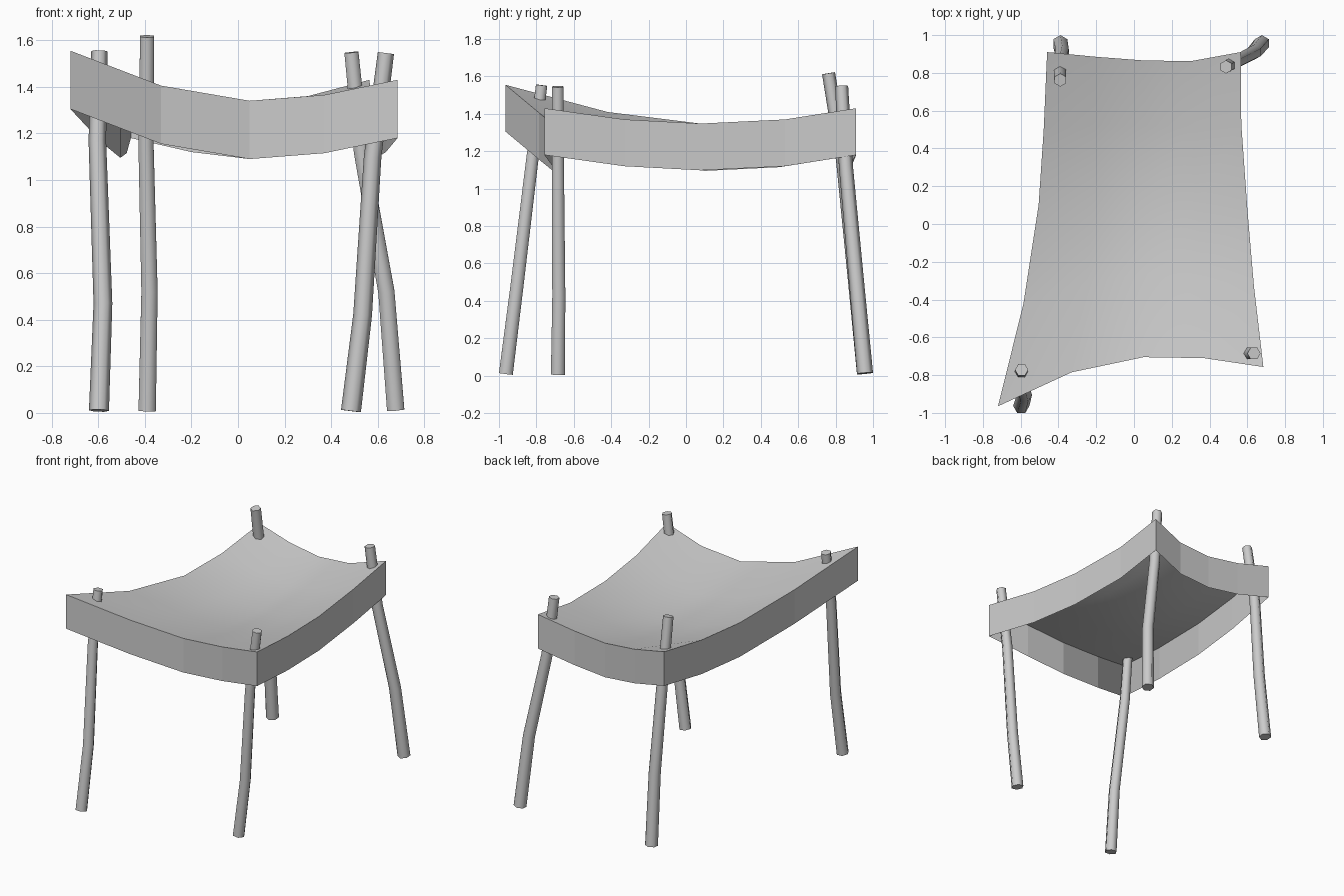
import bpy
import math
from mathutils import Vector

cube = bpy.data.objects.get("Cube")
if cube:
    bpy.data.objects.remove(cube, do_unlink=True)

grey = bpy.data.materials.new("plain_grey")
grey.use_nodes = True
colour = (0.6, 0.6, 0.6, 1)
grey.diffuse_color = colour
grey.node_tree.nodes["Principled BSDF"].inputs["Base Color"].default_value = colour


def make_object(name, verts, faces, smooth):
    mesh = bpy.data.meshes.new(name)
    mesh.from_pydata(verts, [], faces)
    mesh.materials.append(grey)
    obj = bpy.data.objects.new(name, mesh)
    bpy.context.collection.objects.link(obj)
    if smooth:
        bpy.ops.object.select_all(action="DESELECT")
        obj.select_set(True)
        bpy.context.view_layer.objects.active = obj
        bpy.ops.object.shade_smooth_by_angle(angle=math.radians(65))
    return obj


# Four sagging edges of the cloth
def edge(*points):
    return [Vector(p) for p in points]


front = edge((-.72, -.965, 1.555), (-.33, -.785, 1.405), (.05, -.705, 1.34),
             (.37, -.71, 1.365), (.685, -.757, 1.43))
back = edge((-.46, .91, 1.43), (-.2, .885, 1.37), (.05, .866, 1.34),
            (.3, .862, 1.36), (.565, .91, 1.43))
left = edge(front[0], (-.585, -.42, 1.41), (-.505, .1, 1.345),
            (-.478, .5, 1.365), back[0])
right = edge(front[-1], (.635, -.33, 1.37), (.6, .08, 1.348),
             (.568, .53, 1.37), back[-1])
N = len(front)


# Sheet blended between the four edges
def blend(i, j):
    u, v = i / (N - 1), j / (N - 1)
    corners = (front[0].lerp(front[-1], u)).lerp(back[0].lerp(back[-1], u), v)
    return front[i].lerp(back[i], v) + left[j].lerp(right[j], u) - corners


sheet = [blend(i, j) for j in range(N) for i in range(N)]
quads = [(k, k + 1, k + N + 1, k + N)
         for j in range(N - 1) for k in range(j * N, j * N + N - 1)]
make_object("canopy_sheet", sheet, quads, True)

# Hanging skirt around the rim
rim = front[:-1] + right[:-1] + back[:0:-1] + left[:0:-1]
count = len(rim)
drop = Vector((0, 0, -.25))
skirt = rim + [p + drop for p in rim]
walls = [(k, k + count, (k + 1) % count + count, (k + 1) % count)
         for k in range(count)]
make_object("canopy_skirt", skirt, walls, False)


# Bent six-sided poles, tapering upwards
def pole(name, path, turn):
    path = [Vector(p) for p in path]
    last = len(path) - 1
    verts, faces = [], []
    for n, p in enumerate(path):
        along = (path[min(n + 1, last)] - path[max(n - 1, 0)]).normalized()
        spin = Vector((0, 0, 1)).rotation_difference(along)
        radius = .043 - .008 * n / last
        for s in range(6):
            a = math.radians(turn + 60 * s)
            verts.append(p + spin @ Vector((radius * math.cos(a), radius * math.sin(a), 0)))
    for n in range(last):
        for s in range(6):
            a, b = n * 6 + s, n * 6 + (s + 1) % 6
            faces.append((a, b, b + 6, a + 6))
    faces.append(tuple(range(5, -1, -1)))
    faces.append(tuple(range(last * 6, last * 6 + 6)))
    make_object(name, verts, faces, True)


pole("front_right_pole", [(-.597, -.963, .01), (-.58, -.905, .47),
                          (-.604, -.82, 1.17), (-.595, -.772, 1.553)], 0)
pole("front_left_pole", [(.485, -.685, .008), (.535, -.68, .42),
                         (.578, -.685, 1.1), (.635, -.685, 1.545)], 0)
pole("back_right_pole", [(-.39, .957, .01), (-.38, .905, .52),
                         (-.395, .84, 1.15), (-.39, .762, 1.617)], 30)
pole("back_left_pole", [(.677, .957, .013), (.637, .91, .52),
                        (.53, .855, 1.12), (.487, .832, 1.548)], 30)
